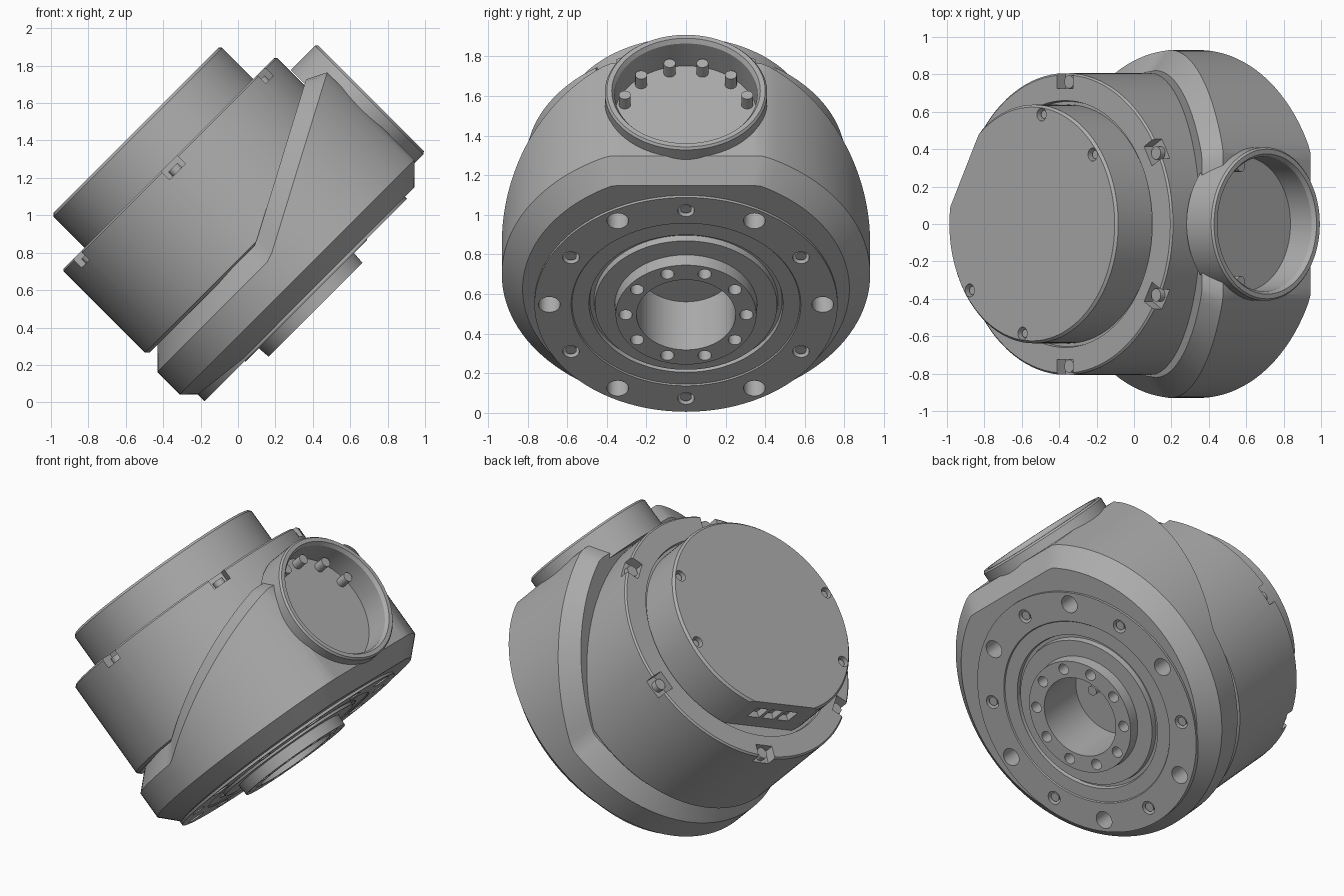
import bpy, bmesh, math
from mathutils import Matrix, Vector

cube = bpy.data.objects.get("Cube")
if cube:
    bpy.data.objects.remove(cube)

mat = bpy.data.materials.new("machined_grey")
mat.use_nodes = True
GREY = (0.42, 0.42, 0.42, 1)
mat.diffuse_color = GREY
mat.node_tree.nodes["Principled BSDF"].inputs["Base Color"].default_value = GREY

# Everything is modelled upright along the joint axis, then tilted
TILT = Matrix.Rotation(math.radians(-45), 4, 'Y')
AXIS = 0.643
MAIN = Matrix.Translation((AXIS, 0, 0))
PORT = Matrix.Translation((0, 0, 0.647)) @ Matrix.Rotation(math.pi / 2, 4, 'Y')


def polar(radius, degrees):
    a = math.radians(degrees)
    return radius * math.cos(a), radius * math.sin(a)


def finish(name, bm, place=MAIN):
    bmesh.ops.recalc_face_normals(bm, faces=bm.faces)
    bm.transform(place)
    mesh = bpy.data.meshes.new(name)
    bm.to_mesh(mesh)
    bm.free()
    mesh.materials.append(mat)
    ob = bpy.data.objects.new(name, mesh)
    bpy.context.collection.objects.link(ob)
    return ob


def add_lathe(bm, profile, n=96, centre=(0, 0)):
    """Spin (radius, height) points into a closed solid."""
    rings = []
    for r, z in profile:
        ring = []
        for i in range(n):
            x, y = polar(r, 360 * i / n)
            ring.append(bm.verts.new((x + centre[0], y + centre[1], z)))
        rings.append(ring)
    for low, high in zip(rings, rings[1:]):
        for i in range(n):
            j = (i + 1) % n
            bm.faces.new((low[i], low[j], high[j], high[i]))
    bm.faces.new(rings[0])
    bm.faces.new(rings[-1])


def lathe(name, profile, place=MAIN):
    bm = bmesh.new()
    add_lathe(bm, profile)
    return finish(name, bm, place)


def pegs(name, spots, radius, low, high, place=MAIN):
    """A set of small parallel cylinders, used as bolts or as drills."""
    bm = bmesh.new()
    for spot in spots:
        add_lathe(bm, [(radius, low), (radius, high)], 20, spot)
    return finish(name, bm, place)


def blocks(name, frames, size):
    bm = bmesh.new()
    for frame in frames:
        bmesh.ops.create_cube(bm, size=1, matrix=frame @ Matrix.Diagonal((*size, 1)))
    return finish(name, bm)


def cut(ob, cutter):
    cutter.hide_render = True
    mod = ob.modifiers.new("cut", 'BOOLEAN')
    mod.operation, mod.solver, mod.object = 'DIFFERENCE', 'EXACT', cutter
    bpy.context.view_layer.update()
    graph = bpy.context.evaluated_depsgraph_get()
    mesh = bpy.data.meshes.new_from_object(ob.evaluated_get(graph))
    ob.modifiers.clear()
    ob.data = mesh
    bpy.data.objects.remove(cutter)


def circle(radius, count, start=0):
    return [polar(radius, start + 360 * i / count) for i in range(count)]


# Chamfered housing: round, flattened on the port side, with a sloping top
def slope(x):
    return 0.53 + 0.53 * max(0, x - 0.66)


def housing_ring(bm, radius, flat, height):
    ring = []
    for x, y in circle(radius, 120):
        x = min(x + 0.74, flat)
        ring.append(bm.verts.new((x, y, height(x))))
    return ring


bm = bmesh.new()
rings = [housing_ring(bm, 0.825, 1.478, lambda x: 0.145),
         housing_ring(bm, 0.93, 1.585, lambda x: 0.25),
         housing_ring(bm, 0.93, 1.585, lambda x: slope(x) - 0.11),
         housing_ring(bm, 0.82, 1.478, slope)]
n = len(rings[0])
for low, high in zip(rings, rings[1:]):
    for i in range(n):
        j = (i + 1) % n
        bm.faces.new((low[i], low[j], high[j], high[i]))
bm.faces.new(rings[0])
top = rings[-1]
bm.faces.new((top[0], top[1], top[-1]))
for i in range(1, n // 2 - 1):
    bm.faces.new((top[i], top[i + 1], top[n - i - 1], top[n - i]))
bm.faces.new((top[n // 2 - 1], top[n // 2], top[n // 2 + 1]))
housing = finish("housing", bm, Matrix())
cut(housing, lathe("flange_seat", [(0.755, 0), (0.755, 0.45)]))
cut(housing, lathe("port_seat", [(0.4, 1.465), (0.4, 1.8)], PORT))

# Output flange with raised hollow hub
flange = lathe("flange_and_hub", [
    (0.765, 0.44), (0.765, 0.13), (0.58, 0.13), (0.575, 0.137), (0.49, 0.137),
    (0.485, 0.16), (0.465, 0.16), (0.46, 0.125), (0.36, 0.125), (0.355, 0.057),
    (0.25, 0.057), (0.25, 0.4)])
cut(flange, pegs("through_holes", circle(0.69, 6, 30), 0.055, 0, 0.3))
cut(flange, pegs("bolt_holes", circle(0.67, 6), 0.042, 0, 0.2))
cut(flange, pegs("hub_holes", circle(0.305, 10, 18), 0.034, 0, 0.16))
pegs("flange_bolts", circle(0.67, 6), 0.028, 0.14, 0.21)
pegs("hub_pin", [(0.08, -0.06)], 0.03, 0.34, 0.41)

# Main barrel with notched rim
body = lathe("barrel", [(0.79, 0.523), (0.807, 0.54), (0.807, 1.155),
                        (0.797, 1.165), (0.66, 1.165), (0.655, 1.14)])
notches = []
for k in range(6):
    notches.append(Matrix.Rotation(math.radians(30 + 60 * k), 4, 'Z')
                   @ Matrix.Translation((0.79, 0, 1.15)))
cut(body, blocks("rim_notches", notches, (0.13, 0.12, 0.1)))
pegs("rim_bolts", circle(0.76, 6, 30), 0.035, 1.08, 1.135)

# End cap with a flat side holding connector sockets
cap = lathe("end_cap", [(0.638, 1.1), (0.638, 1.4), (0.625, 1.414)])
side = Matrix.Rotation(math.radians(151), 4, 'Z')
cut(cap, blocks("flat_cut", [side @ Matrix.Translation((0.785, 0, 1.25))], (0.4, 1, 0.6)))
sockets = [side @ Matrix.Translation((0.585, y, 1.29)) for y in (-0.11, 0, 0.11)]
cut(cap, blocks("sockets", sockets, (0.08, 0.085, 0.1)))
cap_spots = [polar(0.59, a) for a in (39, 83, 217, 263)]
cut(cap, pegs("cap_holes", cap_spots, 0.035, 1.37, 1.5))
pegs("cap_screws", cap_spots, 0.022, 1.36, 1.395)

# Side port: recessed cup with bolts along its upper wall
lathe("side_port", [(0.41, 1.455), (0.41, 1.64), (0.4, 1.652), (0.375, 1.652),
                    (0.36, 1.63), (0.36, 1.47)], PORT)
pegs("port_bolts", circle(0.32, 12, 15)[3:9], 0.03, 1.46, 1.54, PORT)

# Tilt the whole unit and shade it
for ob in bpy.context.scene.objects:
    if ob.type == 'MESH' and ob.data.materials and ob.data.materials[0] == mat:
        ob.data.transform(TILT)
        bpy.ops.object.select_all(action='DESELECT')
        ob.select_set(True)
        bpy.context.view_layer.objects.active = ob
        bpy.ops.object.shade_smooth_by_angle(angle=math.radians(25))
